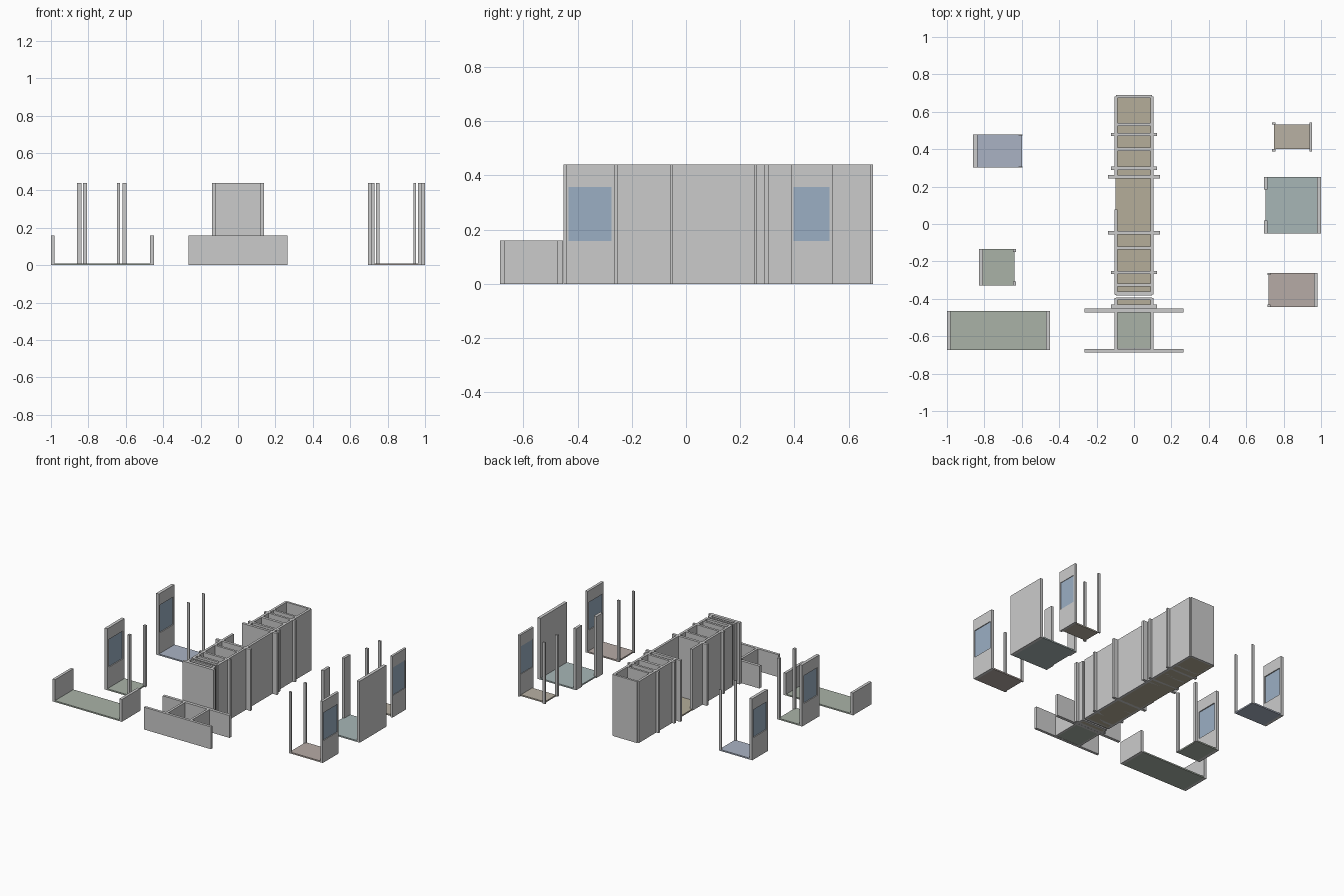
import bpy, bmesh
from mathutils import Matrix, Vector

if "Cube" in bpy.data.objects:
    bpy.data.objects.remove(bpy.data.objects["Cube"])

H, LOW, FLOOR = 0.44, 0.16, 0.01      # wall, terrace wall and floor heights
SILL, HEAD = 0.158, 0.357             # window opening


def material(name, rgb):
    m = bpy.data.materials.new(name)
    m.diffuse_color = (*rgb, 1)
    m.use_nodes = True
    m.node_tree.nodes["Principled BSDF"].inputs["Base Color"].default_value = m.diffuse_color
    return m


blue = material("floor_blue", (0.40, 0.45, 0.55))
green = material("floor_green", (0.40, 0.45, 0.39))
teal = material("floor_teal", (0.39, 0.47, 0.47))
tan = material("floor_tan", (0.48, 0.44, 0.37))
rose = material("floor_rose", (0.47, 0.41, 0.38))
sand = material("floor_sand", (0.46, 0.42, 0.32))
glass = material("window_glass", (0.33, 0.43, 0.55))


def boxes(name, specs, mat=None):
    """One object from boxes given as (x0, x1, y0, y1, z0, z1)."""
    bm = bmesh.new()
    for x0, x1, y0, y1, z0, z1 in specs:
        c = Vector(((x0 + x1) / 2, (y0 + y1) / 2, (z0 + z1) / 2))
        size = Matrix.Diagonal((x1 - x0, y1 - y0, z1 - z0, 1))
        bmesh.ops.create_cube(bm, size=1, matrix=Matrix.Translation(c) @ size)
    me = bpy.data.meshes.new(name)
    bm.to_mesh(me)
    bm.free()
    ob = bpy.data.objects.new(name, me)
    bpy.context.collection.objects.link(ob)
    if mat:
        me.materials.append(mat)
    return ob


def windowed_wall(name, x0, x1, y0, y1, w0, w1):
    boxes(name + "_window_wall", [
        (x0, x1, y0, w0, 0, H), (x0, x1, w1, y1, 0, H),
        (x0, x1, w0, w1, 0, SILL), (x0, x1, w0, w1, HEAD, H)])
    xm = (x0 + x1) / 2
    boxes(name + "_window_pane", [(xm - .004, xm + .004, w0, w1, SILL, HEAD)], glass)


def room(name, mat, floor, wall, wall_y, posts_x, posts_y, window=None):
    """Exploded side room: floor, outer wall and two door jambs."""
    boxes(name + "_floor", [(*floor, 0, FLOOR)], mat)
    if window:
        windowed_wall(name, *wall, *wall_y, *window)
    else:
        boxes(name + "_outer_wall", [(*wall, *wall_y, 0, H)])
    boxes(name + "_door_jambs", [(*posts_x, *p, 0, H) for p in posts_y])


# Side rooms
room("left_back_room", blue, (-.84, -.60, .302, .478), (-.86, -.838), (.302, .478),
     (-.617, -.596), [(.302, .308), (.472, .478)], (.315, .465))
room("left_front_room", green, (-.806, -.64, -.328, -.133), (-.828, -.806), (-.328, -.133),
     (-.647, -.63), [(-.328, -.308), (-.151, -.133)], (-.308, -.153))
room("right_back_room", tan, (.748, .937, .402, .531), (.937, .953), (.387, .543),
     (.737, .757), [(.387, .402), (.531, .543)], (.397, .529))
room("right_middle_room", teal, (.703, .978, -.05, .252), (.978, 1.0), (-.05, .252),
     (.695, .715), [(-.05, .02), (.185, .252)])
room("right_front_room", rose, (.72, .963, -.443, -.262), (.963, .982), (-.443, -.262),
     (.713, .73), [(-.443, -.43), (-.274, -.262)], (-.434, -.274))

# Left terrace with low end walls
boxes("left_terrace_floor", [(-.98, -.47, -.673, -.464, 0, FLOOR)], green)
boxes("left_terrace_end_walls", [(-1, -.98, -.673, -.464, 0, LOW),
                                 (-.47, -.45, -.673, -.464, 0, LOW)])

# Central corridor: floor slabs
boxes("corridor_floor", [(-.1, .088, -.38, .68, 0, FLOOR),
                         (-.09, .09, -.44, -.40, 0, FLOOR)], sand)
boxes("terrace_centre_floor", [(-.09, .09, -.665, -.472, 0, FLOOR)], green)

# Corridor side walls, with an opening on the left
IN, OUT = .087, .104
boxes("corridor_right_wall", [(IN, OUT, -.376, .683, 0, H), (IN, OUT, -.43, -.395, 0, H)])
boxes("corridor_left_wall", [(-OUT, -IN, .243, .683, 0, H), (-OUT, -IN, -.376, .077, 0, H),
                             (-OUT, -IN, -.43, -.395, 0, H)])

# Cross walls: (half width, y0, y1)
cross = [(.095, .675, .69), (IN, .525, .54), (.123, .470, .486), (IN, .390, .410),
         (.123, .290, .307), (.139, .243, .262), (.139, -.057, -.038),
         (IN, -.136, -.120), (.123, -.267, -.250), (IN, -.334, -.318),
         (.095, -.381, -.362), (.095, -.407, -.392), (.123, -.452, -.430)]
for i, (w, y0, y1) in enumerate(cross):
    boxes(f"cross_wall_{i + 1}", [(-w, w, y0, y1, 0, H)])

# Central terrace low walls
boxes("terrace_cross_walls", [(-.265, .265, -.474, -.453, 0, LOW),
                              (-.265, .265, -.686, -.667, 0, LOW)])
boxes("terrace_side_walls", [(s * .0955 - .0085, s * .0955 + .0085, -.667, -.474, 0, LOW)
                             for s in (-1, 1)])
